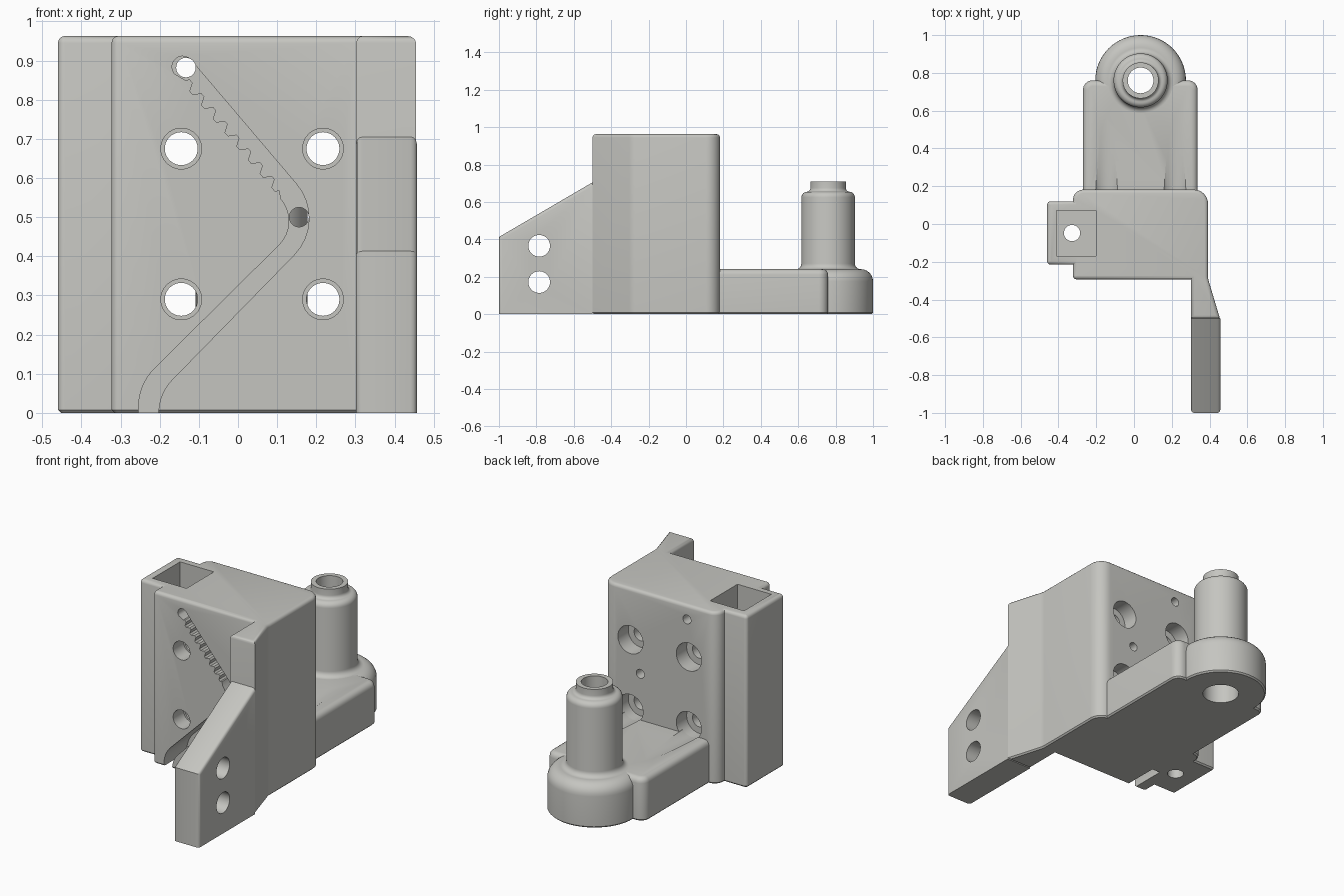
import bpy, bmesh, math
from mathutils import Vector, Matrix

if "Cube" in bpy.data.objects:
    bpy.data.objects.remove(bpy.data.objects["Cube"])

grey = bpy.data.materials.new("light_grey")
grey.diffuse_color = (0.56, 0.56, 0.53, 1)
grey.use_nodes = True
grey.node_tree.nodes["Principled BSDF"].inputs["Base Color"].default_value = grey.diffuse_color


def make(name, bm):
    bmesh.ops.recalc_face_normals(bm, faces=bm.faces)
    me = bpy.data.meshes.new(name)
    bm.to_mesh(me)
    bm.free()
    ob = bpy.data.objects.new(name, me)
    bpy.context.collection.objects.link(ob)
    me.materials.append(grey)
    return ob


def rounded(points, seg=8):
    """2D loop from (a, b, corner radius)."""
    out = []
    for i, (a, b, r) in enumerate(points):
        p = Vector((a, b))
        if r == 0:
            out.append(p)
            continue
        u = (Vector(points[i - 1][:2]) - p).normalized()
        v = (Vector(points[(i + 1) % len(points)][:2]) - p).normalized()
        half = u.angle(v) / 2
        c = p + (u + v).normalized() * (r / math.sin(half))
        t = r / math.tan(half)
        d0, d1 = p + u * t - c, p + v * t - c
        sweep = d0.angle_signed(d1)
        for k in range(seg + 1):
            out.append(c + Matrix.Rotation(-sweep * k / seg, 2) @ d0)
    return out


def prism(name, loop, place, lo, hi, bevels=()):
    """Extrude a loop from lo to hi; bevels = (edge rule, width, segments)."""
    bm = bmesh.new()
    a = [bm.verts.new(place(p, lo)) for p in loop]
    b = [bm.verts.new(place(p, hi)) for p in loop]
    bm.faces.new(a)
    bm.faces.new(b)
    n = len(loop)
    for i in range(n):
        j = (i + 1) % n
        bm.faces.new((a[i], a[j], b[j], b[i]))
    bmesh.ops.recalc_face_normals(bm, faces=bm.faces)
    for rule, width, seg in bevels:
        edges = [e for e in bm.edges if rule(e.verts[0].co, e.verts[1].co)]
        bmesh.ops.bevel(bm, geom=edges, offset=width, segments=seg, profile=0.5,
                        affect='EDGES', clamp_overlap=False)
    return make(name, bm)


def cylinder(r, p0, p1, seg=40):
    p0, p1 = Vector(p0), Vector(p1)
    rot = (p1 - p0).to_track_quat('Z', 'Y').to_matrix().to_4x4()
    bm = bmesh.new()
    bmesh.ops.create_cone(bm, cap_ends=True, segments=seg, radius1=r, radius2=r,
                          depth=(p1 - p0).length,
                          matrix=Matrix.Translation((p0 + p1) / 2) @ rot)
    return make("cutter", bm)


def lathe(name, profile, x, y, seg=64):
    bm = bmesh.new()
    rings = []
    for r, z in profile:
        rings.append([bm.verts.new((x + r * math.cos(2 * math.pi * k / seg),
                                    y + r * math.sin(2 * math.pi * k / seg), z))
                      for k in range(seg)])
    for a, b in zip(rings, rings[1:]):
        for k in range(seg):
            m = (k + 1) % seg
            bm.faces.new((a[k], a[m], b[m], b[k]))
    bm.faces.new(rings[0])
    bm.faces.new(rings[-1])
    return make(name, bm)


def cut(ob, cutters):
    bpy.context.view_layer.objects.active = ob
    for c in cutters:
        m = ob.modifiers.new("cut", 'BOOLEAN')
        m.operation, m.solver, m.object = 'DIFFERENCE', 'EXACT', c
        bpy.ops.object.modifier_apply(modifier=m.name)


def at_z(z):
    return lambda a, b: abs(a.z - z) < 1e-4 and abs(b.z - z) < 1e-4


flat = lambda p, h: (p.x, p.y, h)      # plan shape, extruded up
front = lambda p, h: (p.x, h, p.y)     # front shape, extruded back
side = lambda p, h: (h, p.x, p.y)      # side shape, extruded across

# Main block with side tab and flared arm root
H = 0.963
body = prism("body", rounded([
    (-0.323, -0.293, 0.02), (0.302, -0.293, 0), (0.302, -0.5, 0), (0.455, -0.5, 0),
    (0.392, -0.29, 0.1), (0.392, 0.182, 0.075), (-0.323, 0.182, 0.055),
    (-0.323, 0.12, 0), (-0.46, 0.12, 0.018), (-0.46, -0.215, 0.018),
    (-0.323, -0.215, 0)]), flat, 0, H, [(at_z(H), 0.018, 3), (at_z(0), 0.008, 1)])

# Sloping arm with two cross holes
arm = prism("arm", [Vector(p) for p in ((-1, 0), (-0.5, 0), (-0.5, 0.705), (-1, 0.413))],
            side, 0.302, 0.457,
            [(lambda a, b: abs(a.x - b.x) < 1e-4 and not (a.y > -0.51 and b.y > -0.51)
              and max(a.z, b.z) > 0.01, 0.016, 3)])

# Foot behind the block
foot = prism("foot", rounded([
    (-0.27, 0.15, 0), (0.337, 0.15, 0), (0.337, 0.76, 0.05), (-0.27, 0.76, 0.05)]),
    flat, 0, 0.241, [(lambda a, b: at_z(0.241)(a, b) and max(a.y, b.y) > 0.16, 0.03, 4),
                     (at_z(0), 0.008, 1)])

# Round post with collar, turned
CX, CY = 0.035, 0.76
arc = lambda cr, cz, r, a0, a1: [
    (cr + r * math.cos(math.radians(a0 + (a1 - a0) * k / 6)),
     cz + r * math.sin(math.radians(a0 + (a1 - a0) * k / 6))) for k in range(7)]
profile = ([(0.232, 0), (0.24, 0.008)] + arc(0.175, 0.176, 0.065, 0, 90)
           + arc(0.173, 0.271, 0.03, 270, 180) + arc(0.113, 0.625, 0.03, 0, 90)
           + arc(0.115, 0.675, 0.02, 270, 180) + [(0.095, 0.71)])
post = lathe("post", profile, CX, CY)

# Cutters: stepped bore through post and foot
bore = [cylinder(0.095, (CX, CY, -0.1), (CX, CY, 0.58), 48),
        cylinder(0.068, (CX, CY, 0.5), (CX, CY, 0.8), 48)]

# Cutters: four stepped screw holes, the lower pair with tilted tool reliefs
screws, reliefs = [], []
for x in (-0.145, 0.217):
    for z in (0.29, 0.675):
        screws += [cylinder(0.042, (x, -0.4, z), (x, 0.3, z)),
                   cylinder(0.052, (x, -0.4, z), (x, -0.2, z)),
                   cylinder(0.078, (x, 0.09, z), (x, 0.3, z))]
    reliefs.append(cylinder(0.078, (x, 0.09, 0.287), (x, 0.6, 0.322)))

# Cutters: pin holes, tab pocket and its drain hole
pins = [cylinder(0.025, (x, -0.4, z), (x, 0.3, z), 24)
        for x, z in ((-0.133, 0.882), (0.156, 0.5))]
pocket = [prism("cutter", [Vector(p) for p in ((-0.41, -0.17), (-0.2, -0.17),
                                               (-0.2, 0.072), (-0.41, 0.072))],
                flat, 0.14, 1.2),
          cylinder(0.043, (-0.328, -0.048, -0.1), (-0.328, -0.048, 0.3))]

# Cutter: bent groove with a toothed upper run
d, n = Vector((-0.648, 0.761)), Vector((-0.761, -0.648))
start = Vector((0.152, 0.582))
base = rounded([(-0.254, -0.05, 0), (-0.203, -0.05, 0), (-0.203, 0.049, 0.12),
                (0.229, 0.491, 0.135), tuple(start + d * 0.42) + (0,),
                tuple(start + d * 0.42 + n * 0.055) + (0,),
                (0.162, 0.485, 0.086), (-0.254, 0.073, 0.14)])
split = 2 + 9 + 9                     # loop index of the groove's upper end
centre = start + d * 0.42 + n * 0.0275
cap = [centre + (-n * math.cos(t) + d * math.sin(t)) * 0.0275
       for t in (math.pi * k / 10 for k in range(11))]
teeth = []
for k in range(64, -1, -1):
    wave = max(-1, min(1, 1.7 * math.sin(2 * math.pi * k / 8)))
    teeth.append(start + d * (0.02 + 0.37 * k / 64) + n * (0.0445 + 0.0095 * wave))
groove = prism("cutter", base[:split] + cap + teeth + base[split + 2:], front, -0.4, -0.09)

# Cutters: arm holes
arm_holes = [cylinder(0.058, (0.2, -0.785, z), (0.6, -0.785, z)) for z in (0.172, 0.366)]

cut(body, [groove] + screws + pins + pocket)
cut(arm, arm_holes)
cut(foot, reliefs + bore)
cut(post, bore)

for c in bore + screws + reliefs + pins + pocket + [groove] + arm_holes:
    bpy.data.objects.remove(c)

# Smooth rounded surfaces, keep hard edges
bpy.ops.object.select_all(action='DESELECT')
for ob in (body, arm, foot, post):
    ob.select_set(True)
bpy.context.view_layer.objects.active = body
bpy.ops.object.shade_smooth_by_angle(angle=math.radians(32))
